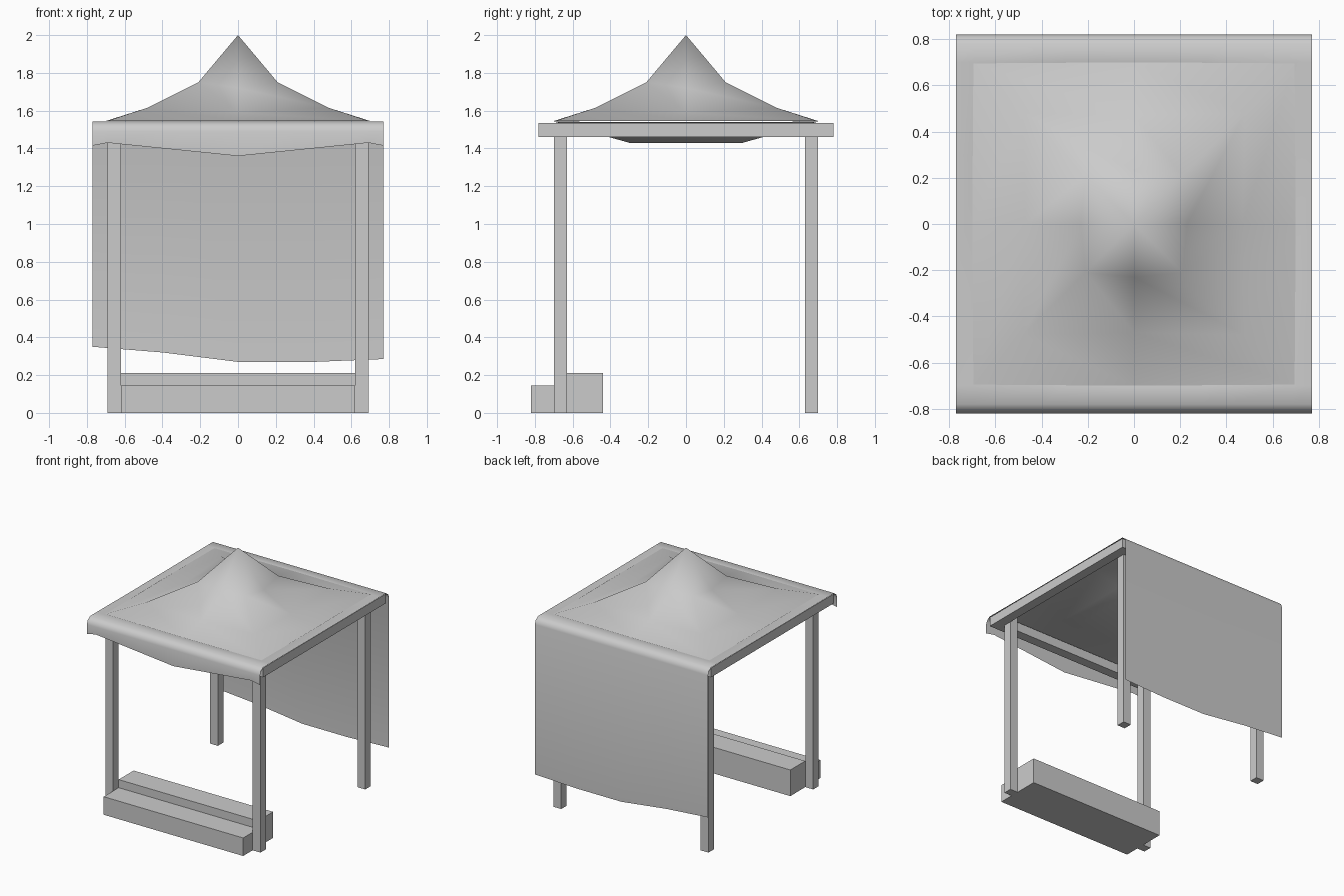
import bpy, bmesh

if "Cube" in bpy.data.objects:
    bpy.data.objects.remove(bpy.data.objects["Cube"])


def make(name, verts, faces, smooth=None):
    me = bpy.data.meshes.new(name)
    me.from_pydata(verts, [], faces)
    bm = bmesh.new()
    bm.from_mesh(me)
    bmesh.ops.recalc_face_normals(bm, faces=bm.faces)
    # open sheets should face upward
    if smooth and sum(f.normal.z * f.calc_area() for f in bm.faces) < 0:
        bmesh.ops.reverse_faces(bm, faces=bm.faces)
    bm.to_mesh(me)
    bm.free()
    ob = bpy.data.objects.new(name, me)
    bpy.context.collection.objects.link(ob)
    if smooth:
        bpy.ops.object.select_all(action='DESELECT')
        bpy.context.view_layer.objects.active = ob
        ob.select_set(True)
        bpy.ops.object.shade_smooth_by_angle(angle=smooth)
    return ob


def prism(name, profile, x0, x1):
    """Extrude a (y, z) profile along x."""
    n = len(profile)
    verts = [(x, y, z) for x in (x0, x1) for y, z in profile]
    faces = [(i, (i + 1) % n, n + (i + 1) % n, n + i) for i in range(n)]
    faces += [tuple(range(n))[::-1], tuple(range(n, 2 * n))]
    return make(name, verts, faces)


def box(name, x0, x1, y0, y1, z0, z1):
    return prism(name, [(y0, z0), (y1, z0), (y1, z1), (y0, z1)], x0, x1)


def lerp(pts, x):
    for (xa, za), (xb, zb) in zip(pts, pts[1:]):
        if x <= xb:
            return za + (zb - za) * (x - xa) / (xb - xa)
    return pts[-1][1]


# Posts
for sx, side in ((-1, "left"), (1, "right")):
    for sy, end in ((-1, "front"), (1, "back")):
        xs, ys = sorted((sx * 0.62, sx * 0.69)), sorted((sy * 0.63, sy * 0.70))
        box(f"{end}_{side}_post", *xs, *ys, 0, 1.535)

# Roof frame beams
for s, side, end in ((-1, "left", "front"), (1, "right", "back")):
    box(f"{side}_beam", *sorted((s * 0.69, s * 0.768)), -0.78, 0.78, 1.46, 1.535)
    box(f"{end}_beam", -0.69, 0.69, *sorted((s * 0.70, s * 0.78)), 1.46, 1.535)

# Stepped counter base
prism("stepped_bench", [(-0.82, 0), (-0.44, 0), (-0.44, 0.21), (-0.63, 0.21),
                        (-0.63, 0.145), (-0.82, 0.145)], -0.62, 0.62)

# Cloth: short front valance, sagging top, long back curtain
cols = [-0.77, -0.69, -0.4, -0.3, 0, 0.3, 0.4, 0.69, 0.77]
front_hem = [(-0.77, 1.415), (-0.69, 1.43), (0, 1.36), (0.69, 1.43), (0.77, 1.415)]
back_hem = [(-0.77, 0.35), (-0.4, 0.32), (0, 0.27), (0.4, 0.27), (0.77, 0.285)]
top = [(-0.82, 1.49), (-0.81, 1.52), (-0.78, 1.542), (-0.70, 1.542), (-0.3, 1.43),
       (0.3, 1.43), (0.70, 1.542), (0.78, 1.542), (0.81, 1.52), (0.82, 1.49)]
verts = []
for x in cols:
    verts.append((x, -0.82, lerp(front_hem, x)))
    for y, z in top:
        if z == 1.43:
            z = lerp([(-0.69, 1.54), (-0.3, 1.43), (0.3, 1.43), (0.69, 1.54)],
                     max(-0.69, min(0.69, x)))
        verts.append((x, y, z))
    verts.append((x, 0.82, lerp(back_hem, x)))
n = len(top) + 2
faces = [(c * n + r, (c + 1) * n + r, (c + 1) * n + r + 1, c * n + r + 1)
         for c in range(len(cols) - 1) for r in range(n - 1)]
make("cloth_cover", verts, faces, 1.2)

# Peaked canopy: rings of (corner half-width, corner z, mid distance, mid z)
rings = [(0.21, 1.75, 0.23, 1.72), (0.48, 1.615, 0.47, 1.59), (0.695, 1.545, 0.70, 1.545)]
dirs = [(1, 0), (1, 1), (0, 1), (-1, 1), (-1, 0), (-1, -1), (0, -1), (1, -1)]
verts = [(0, 0, 2)]
for cw, cz, mw, mz in rings:
    for dx, dy in dirs:
        w, z = (cw, cz) if dx and dy else (mw, mz)
        verts.append((dx * w, dy * w, z))
faces = [(0, 1 + i, 1 + (i + 1) % 8) for i in range(8)]
for r in range(len(rings) - 1):
    a = 1 + 8 * r
    faces += [(a + i, a + 8 + i, a + 8 + (i + 1) % 8, a + (i + 1) % 8) for i in range(8)]
make("peaked_canopy", verts, faces, 1.2)
